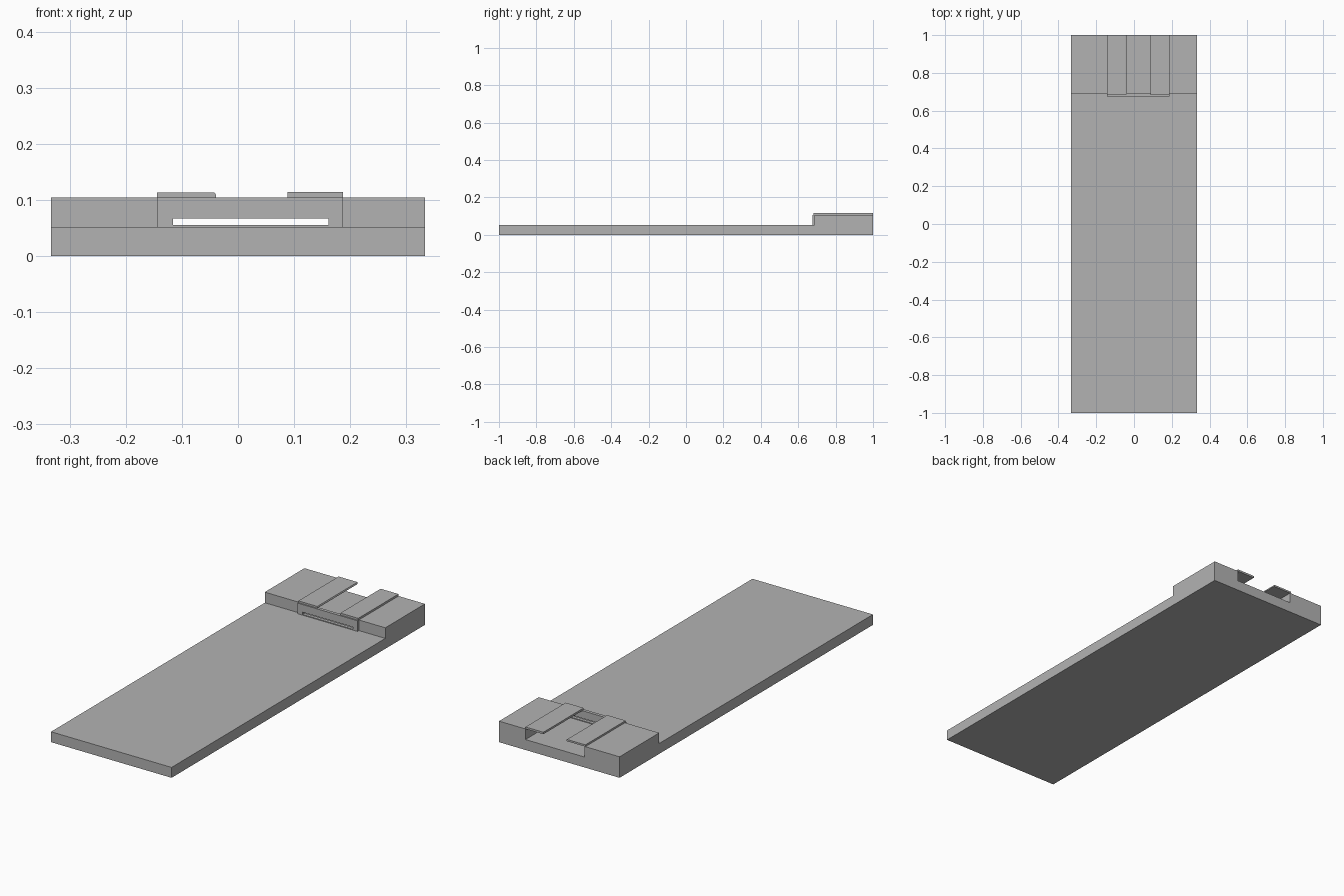
import bpy
import bmesh
from mathutils import Vector

cube = bpy.data.objects.get("Cube")
if cube:
    bpy.data.objects.remove(cube, do_unlink=True)

grey = bpy.data.materials.new("plain grey")
grey.use_nodes = True
grey.diffuse_color = (0.45, 0.45, 0.45, 1)
grey.node_tree.nodes["Principled BSDF"].inputs["Base Color"].default_value = grey.diffuse_color


def prism(name, profile, axis, start, end):
    """Extrude a 2D profile along an axis (0 = x, 1 = y)."""
    bm = bmesh.new()

    def place(u, v):
        return Vector((start, u, v)) if axis == 0 else Vector((u, start, v))

    face = bm.faces.new([bm.verts.new(place(u, v)) for u, v in profile])
    grown = bmesh.ops.extrude_face_region(bm, geom=[face])["geom"]
    shift = Vector((0, 0, 0))
    shift[axis] = end - start
    bmesh.ops.translate(bm, vec=shift, verts=[g for g in grown if isinstance(g, bmesh.types.BMVert)])
    bmesh.ops.recalc_face_normals(bm, faces=bm.faces)
    mesh = bpy.data.meshes.new(name)
    bm.to_mesh(mesh)
    bm.free()
    mesh.materials.append(grey)
    obj = bpy.data.objects.new(name, mesh)
    bpy.context.collection.objects.link(obj)
    return obj


def box(name, x, y, z):
    corners = [(x[0], z[0]), (x[1], z[0]), (x[1], z[1]), (x[0], z[1])]
    return prism(name, corners, 1, *y)


def cut(obj, x, y, z):
    """Subtract a box from the object and discard the cutter."""
    cutter = box("cutter", x, y, z)
    cutter.hide_render = True
    mod = obj.modifiers.new("cut", "BOOLEAN")
    mod.operation = "DIFFERENCE"
    mod.solver = "EXACT"
    mod.object = cutter
    bpy.context.view_layer.objects.active = obj
    bpy.ops.object.modifier_apply(modifier=mod.name)
    bpy.data.objects.remove(cutter, do_unlink=True)


half, floor, top, step = 0.333, 0.052, 0.105, 0.687
left, right = -0.14, 0.187

# Long slab with a raised end, and a channel open to the back
side = [(-1, 0), (1, 0), (1, top), (step, top), (step, floor), (-1, floor)]
body = prism("stepped_base", side, 0, -half, half)
cut(body, (left, right), (step - 0.05, 1.1), (floor, 0.2))

# Thin wall closing the front of the channel, with a long slot
wall = box("slotted_wall", (left - 0.004, right), (0.676, 0.692), (floor, top))
cut(wall, (-0.116, 0.161), (0.6, 0.8), (0.056, 0.067))

# Two thin flaps overhanging the channel; one has a rounded inner edge
rim = [(-0.144, top), (-0.039, top), (-0.039, 0.109), (-0.041, 0.113),
       (-0.045, 0.114), (-0.144, 0.114)]
prism("rounded_flap", rim, 1, 0.682, 1)
box("square_flap", (0.088, right), (0.682, 1), (top, 0.115))
